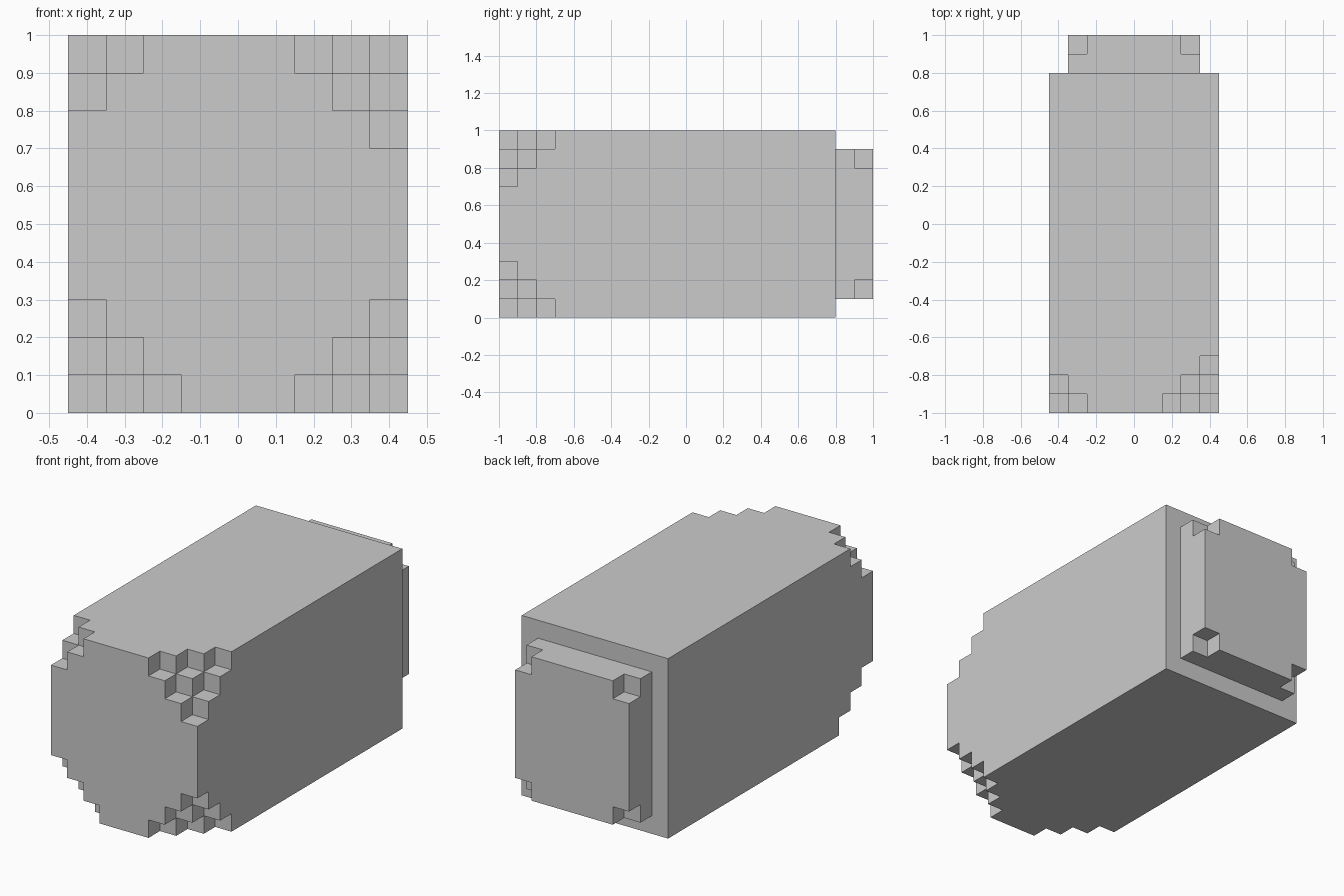
import bpy, bmesh
from itertools import product
from mathutils import Vector

if "Cube" in bpy.data.objects:
    bpy.data.objects.remove(bpy.data.objects["Cube"])

U = 0.1  # size of one cube step


def stepped_block(name, low, counts, corners):
    """Box of unit cubes whose corners are cut in stair steps.
    corners maps (x, y, z) ends (0 = low, 1 = high) to the number of steps."""
    def solid(cell):
        if any(c < 0 or c >= n for c, n in zip(cell, counts)):
            return False
        for ends, steps in corners.items():
            dist = sum(n - 1 - c if e else c for c, n, e in zip(cell, counts, ends))
            if dist < steps:
                return False
        return True

    bm = bmesh.new()
    for cell in product(*(range(n) for n in counts)):
        if not solid(cell):
            continue
        for axis, side in product(range(3), (0, 1)):
            neighbour = list(cell)
            neighbour[axis] += 2 * side - 1
            if solid(neighbour):
                continue
            quad = []
            for a, b in ((0, 0), (1, 0), (1, 1), (0, 1)):
                p = list(cell)
                p[axis] += side
                p[(axis + 1) % 3] += a
                p[(axis + 2) % 3] += b
                quad.append(bm.verts.new(Vector(low) + Vector(p) * U))
            bm.faces.new(quad if side else quad[::-1])
    # weld the cube faces and merge flat areas
    bmesh.ops.remove_doubles(bm, verts=bm.verts[:], dist=0.001)
    bmesh.ops.dissolve_limit(bm, angle_limit=0.02, verts=bm.verts[:], edges=bm.edges[:])
    mesh = bpy.data.meshes.new(name)
    bm.to_mesh(mesh)
    bm.free()
    obj = bpy.data.objects.new(name, mesh)
    bpy.context.collection.objects.link(obj)
    return obj


# Main body: front corners cut in steps, upper left one smaller
stepped_block("body", (-0.45, -1.0, 0.0), (9, 18, 10),
              {(0, 0, 0): 3, (1, 0, 0): 3, (1, 0, 1): 3, (0, 0, 1): 2})

# Raised back plate with one cube missing at each outer corner
stepped_block("back_plate", (-0.35, 0.8, 0.1), (7, 2, 8),
              {(x, 1, z): 1 for x in (0, 1) for z in (0, 1)})
